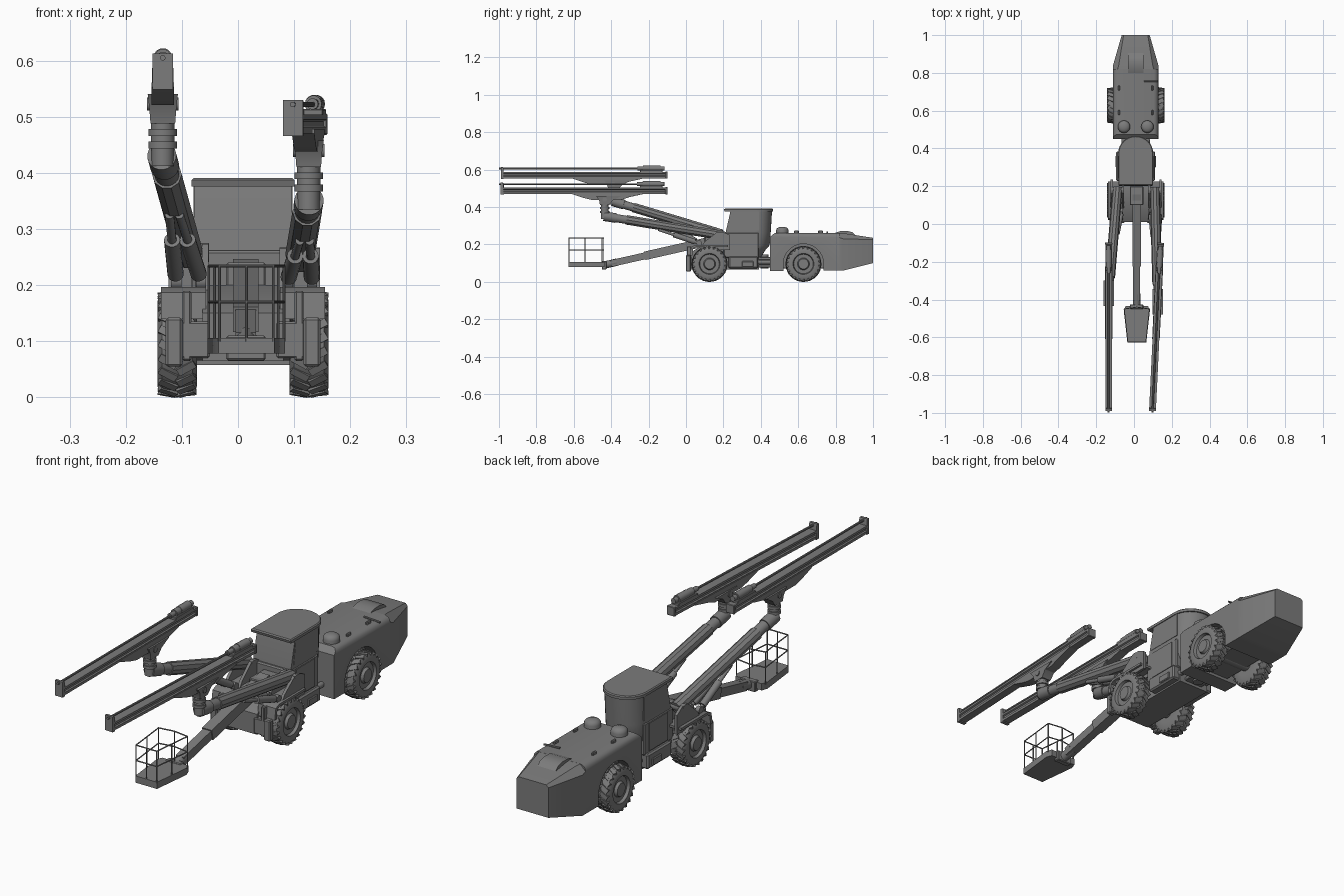
import bpy, bmesh, math
from mathutils import Matrix, Vector

if "Cube" in bpy.data.objects:
    bpy.data.objects.remove(bpy.data.objects["Cube"])

CX = 0.009  # centre line of the carrier
PAINT = bpy.data.materials.new("dark_grey_paint")
PAINT.diffuse_color = (.2, .2, .2, 1)
PAINT.use_nodes = True
PAINT.node_tree.nodes["Principled BSDF"].inputs["Base Color"].default_value = PAINT.diffuse_color


def finish(name, bm, mat=None, angle=32):
    bmesh.ops.recalc_face_normals(bm, faces=bm.faces)
    me = bpy.data.meshes.new(name)
    bm.to_mesh(me)
    bm.free()
    me.polygons.foreach_set("use_smooth", [True] * len(me.polygons))
    me.set_sharp_from_angle(angle=math.radians(angle))
    me.materials.append(PAINT)
    ob = bpy.data.objects.new(name, me)
    bpy.context.collection.objects.link(ob)
    if mat:
        ob.matrix_world = mat
    return ob


def box(name, x0, x1, y0, y1, z0, z1, bev=0.003, mat=None):
    bm = bmesh.new()
    m = Matrix.Translation(((x0+x1)/2, (y0+y1)/2, (z0+z1)/2)) @ Matrix.Diagonal((x1-x0, y1-y0, z1-z0, 1))
    bmesh.ops.create_cube(bm, size=1, matrix=m)
    if bev:
        bmesh.ops.bevel(bm, geom=bm.edges[:], offset=bev, segments=1, affect='EDGES')
    return finish(name, bm, mat)


def add_tube(bm, p, q, r, n=20, r2=None):
    p, q = Vector(p), Vector(q)
    d = q - p
    m = Matrix.Translation((p+q)/2) @ d.to_track_quat('Z', 'Y').to_matrix().to_4x4() @ Matrix.Rotation(math.pi/n, 4, 'Z')
    bmesh.ops.create_cone(bm, cap_ends=True, segments=n, radius1=r, radius2=r if r2 is None else r2, depth=d.length, matrix=m)


def tube(name, p, q, r, n=20, r2=None, mat=None):
    bm = bmesh.new()
    add_tube(bm, p, q, r, n, r2)
    return finish(name, bm, mat)


def loft(name, sections, mat=None):
    bm = bmesh.new()
    rings = [[bm.verts.new(v) for v in s] for s in sections]
    n = len(rings[0])
    for a, b in zip(rings, rings[1:]):
        for i in range(n):
            bm.faces.new((a[i], a[(i+1) % n], b[(i+1) % n], b[i]))
    bm.faces.new(rings[0])
    bm.faces.new(rings[-1])
    return finish(name, bm, mat)


def side_prism(name, prof, x0, x1, mat=None):
    return loft(name, [[(x, y, z) for y, z in prof] for x in (x0, x1)], mat)


def lathe_x(name, prof, c, flip, n=40):
    ang = [2*math.pi*i/n for i in range(n)]
    return loft(name, [[(c[0]+flip*x, c[1]+r*math.cos(a), c[2]+r*math.sin(a)) for a in ang] for x, r in prof])


# Wheels with lugged tyres
tyre = [(-.034, .05), (-.035, .076), (-.027, .0905), (.027, .0905), (.035, .076), (.034, .056),
        (.022, .052), (.022, .032), (.033, .027), (.033, .012)]
for yname, wy in (("front", .126), ("rear", .628)):
    for sname, s in (("left", -1), ("right", 1)):
        c = (CX + s*.1175, wy, .0955)
        lathe_x(f"{yname}_{sname}_wheel", tyre, c, s)
        bm = bmesh.new()
        for i in range(22):
            for t in (-1, 1):
                m = (Matrix.Translation(c) @ Matrix.Rotation(2*math.pi*(i + t*.25)/22, 4, 'X')
                     @ Matrix.Translation((t*.016, 0, .088)) @ Matrix.Rotation(t*.5, 4, 'Z') @ Matrix.Rotation(t*.12, 4, 'Y')
                     @ Matrix.Diagonal((.034, .014, .011, 1)))
                bmesh.ops.create_cube(bm, size=1, matrix=m)
        finish(f"{yname}_{sname}_tread", bm)
    tube(yname + "_axle", (CX-.1, wy, .0955), (CX+.1, wy, .0955), .03)

# Rear engine body with wheel arch
arch = [(.628 - .108*math.cos(a), .095 + .108*math.sin(a)) for a in [math.pi*i/14 for i in range(15)]]
prof = [(.45, .058), (.52, .058)] + arch + [(.736, .06), (.82, .06), (.82, .262), (.475, .262), (.45, .24)]
bm = bmesh.new()
ra, rb = ([bm.verts.new((CX + s*.12, y, z)) for y, z in prof] for s in (-1, 1))
for i in range(len(prof)):
    j = (i+1) % len(prof)
    bm.faces.new((ra[i], ra[j], rb[j], rb[i]))
bm.faces.new(ra)
bm.faces.new(rb)
edges = [e for e in bm.edges if abs(e.verts[0].co.x - e.verts[1].co.x) < 1e-5 and min(v.co.z for v in e.verts) > .261]
bmesh.ops.bevel(bm, geom=edges, offset=.024, segments=3, profile=.5, affect='EDGES')
finish("engine_body", bm)
box("engine_core", CX-.075, CX+.075, .47, .8, .07, .21)


def sec(y, hw, z0, z1, c):
    return [(CX + x, y, z) for x, z in ((-hw, z0), (hw, z0), (hw, z1-c), (hw-c, z1), (-hw+c, z1), (-hw, z1-c))]


loft("tail_hood", [sec(.815, .12, .06, .262, .024), sec(.84, .12, .06, .26, .03), sec(1.0, .074, .1, .235, .01)])
side_prism("fan_cowl", [(.79, .24), (.8, .262), (.825, .271), (.86, .272), (.89, .265), (.92, .235)], CX-.042, CX+.042)

# Hood details: round intake caps, latches, side pipe
for s in (-1, 1):
    x = CX + s*.062
    loft("intake_cap", [[(x + r*math.cos(i*math.pi/12), .515 + r*math.sin(i*math.pi/12), z) for i in range(24)]
                        for z, r in ((.25, .033), (.275, .033), (.284, .03), (.29, .023), (.294, .01))])
    for y in (.59, .72):
        box("hood_latch", CX+s*.088-.005, CX+s*.088+.005, y-.013, y+.013, .255, .274)
tube("hood_rail", (CX+.045, .755, .266), (CX+.118, .755, .262), .004, 8)

# Articulation joint
for z in (.085, .125):
    box("joint_plate", CX-.045, CX+.045, .35, .48, z-.008, z+.008)
tube("joint_pin", (CX, .42, .07), (CX, .42, .145), .022)
for s in (-1, 1):
    tube("steering_cylinder", (CX+s*.07, .34, .105), (CX+s*.06, .48, .105), .012, 14)

# Front chassis
side_prism("front_chassis", [(.01, .065), (.39, .065), (.39, .17), (.22, .2), (.1, .2), (.01, .15)], CX-.072, CX+.072)
box("side_steps", CX-.103, CX+.103, .228, .385, .072, .135, .006)
for s in (-1, 1):
    def xs(a, b):
        return sorted((CX + s*a, CX + s*b))
    side_prism("front_fender", [(.02, .14), (.028, .187), (.05, .197), (.225, .197), (.225, .187), (.055, .187), (.038, .178), (.034, .14)], *xs(.066, .146))
    box("jack_leg", *xs(.108, .138), 0, .026, .055, .142, .004)
    box("jack_arm", *xs(.06, .11), .005, .03, .07, .135)
    box("jack_post", *xs(.092, .108), .005, .028, .065, .19)
    box("step_recess", *xs(.1, .108), .3, .36, .08, .11)


# Cab with rounded back
def plan(z, front, back, hw):
    r = hw * .97
    pts = [(CX-hw, front, z), (CX+hw, front, z)]
    return pts + [(CX + hw*math.cos(a), back - r + r*math.sin(a), z) for a in [math.pi*i/16 for i in range(17)]]


loft("cab_body", [plan(.13, .205, .4, .082), plan(.17, .205, .425, .086), plan(.195, .207, .447, .087), plan(.265, .212, .453, .087), plan(.378, .238, .46, .087)])
loft("cab_roof", [plan(.376, .206, .466, .092), plan(.387, .203, .466, .092), plan(.391, .208, .462, .088)])
box("cab_front_cowl", CX-.09, CX+.09, .2, .39, .128, .262, .005)
for s in (-1, 1):
    side_prism("cab_window", [(.228, .275), (.39, .275), (.39, .376), (.242, .376)], CX+s*.084, CX+s*.0885)
    side_prism("cab_door", [(.24, .14), (.36, .14), (.36, .255), (.24, .255)], CX+s*.085, CX+s*.093)


# Drill feed built along y, then turned into place
def feed(side, x, z, yaw):
    m = Matrix.Translation((x, -.985, z)) @ Matrix.Rotation(yaw, 4, 'Z')
    half = [(.017, 0), (.017, .011), (.012, .014), (.012, .022), (.018, .025), (.018, .034)]
    prof = half + [(-a, b) for a, b in reversed(half)]
    loft(side + "_feed_beam", [[(a, y, b) for a, b in prof] for y in (0, .885)], m)
    side_prism(side + "_feed_cradle", [(.375, 0), (.44, -.022), (.48, -.032), (.64, -.032), (.68, -.018), (.76, 0), (.76, .008), (.375, .008)], -.02, .02, m)
    side_prism(side + "_feed_nose", [(-.005, -.004), (.01, -.004), (.01, .05), (.006, .06), (-.005, .06)], -.018, .018, m)
    box(side + "_feed_end", -.019, .019, .875, .887, -.002, .036, .002, m)
    tube(side + "_drill_rod", (0, -.014, .052), (0, .75, .052), .005, 10, None, m)
    box(side + "_drill_sled", -.018, .018, .74, .86, .032, .044, .002, m)
    for y0, y1, r in ((.725, .755, .01), (.755, .785, .015), (.785, .85, .0165), (.85, .87, .011)):
        tube(side + "_rock_drill", (0, y0, .053), (0, y1, .053), r, 14, None, m)


feed("left", -.134, .553, 0)
feed("right", .098, .47, -.048)


# Booms, lift cylinders and rotators
def boom(side, base, tip, zfeed):
    b, t = Vector(base), Vector(tip)
    at = lambda f, dx=0, dz=0: b.lerp(t, f) + Vector((dx, 0, dz))
    tube(side + "_boom_outer", at(-.02), at(.84), .0265, 10)
    tube(side + "_boom_inner", at(.8), at(1), .022, 20)
    tube(side + "_boom_tip", at(.93), at(1.04), .026, 20)
    tube(side + "_boom_pivot", (b.x-.036, b.y, b.z), (b.x+.036, b.y, b.z), .017)
    for d in (-.022, .022):
        x = b.x + d
        side_prism(side + "_boom_clevis", [(.07, .17), (.235, .17), (.235, .25), (.2, b.z+.015), (.165, b.z+.015), (.1, .215)], x+d*.35-.006, x+d*.35+.006)
        foot, top = Vector((x, .07, .207)), at(.55, d*.4, -.024)
        tube(side + "_lift_barrel", foot.lerp(top, .1), foot.lerp(top, .62), .0145, 14)
        tube(side + "_lift_rod", foot, top, .008, 12)
        tube(side + "_lift_lug", (x-.009, .07, .207), (x+.009, .07, .207), .015, 14)
    # stacked rotator and bracket under the feed
    x, y, z = t.x, t.y - .02, t.z
    for z0, z1, r in ((-.012, .022, .02), (.02, .032, .026), (.032, .042, .021), (.042, .054, .026), (.054, .068, .021)):
        tube(side + "_rotator", (x, y, z+z0), (x, y, z+z1), r, 20)
    q = lambda zz, hx, y0, y1: [(x-hx, y0, zz), (x+hx, y0, zz), (x+hx, y1, zz), (x-hx, y1, zz)]
    loft(side + "_feed_bracket", [q(z+.064, .022, y-.025, y+.025), q(z+.09, .024, y-.03, y+.045), q(zfeed-.012, .027, y-.045, y+.09)])
    tube(side + "_tilt_pin", (x-.028, y, zfeed-.03), (x+.028, y, zfeed-.03), .012, 14)


boom("left", (-.088, .18, .258), (-.134, -.37, .424), .553)
boom("right", (.11, .18, .25), (.126, -.415, .347), .47)

# Basket boom
tube("basket_boom_outer", (CX+.005, .16, .225), (CX+.005, -.22, .139), .032, 4)
tube("basket_boom_inner", (CX+.005, -.2, .143), (CX+.005, -.4, .098), .026, 4)
tube("basket_boom_head", (CX+.005, -.37, .105), (CX+.005, -.43, .091), .02, 16)
box("basket_boom_mount", CX-.03, CX+.04, .1, .2, .18, .24)
box("basket_mount", CX-.03, CX+.04, -.45, -.425, .066, .11)

# Basket: tapered floor and railings
bx = CX + .006
floor = [(-.05, -.627), (.05, -.627), (.069, -.46), (.06, -.435), (-.06, -.435), (-.069, -.46)]
loft("basket_floor", [[(bx + a, y, z) for a, y in floor] for z in (.078, .106)])
rail = [(-.048, -.625), (0, -.625), (.048, -.625), (.057, -.54), (.067, -.45), (0, -.44), (-.067, -.45), (-.057, -.54)]
bm = bmesh.new()
for i, (a, y) in enumerate(rail):
    a2, y2 = rail[(i+1) % len(rail)]
    add_tube(bm, (bx+a, y, .1), (bx+a, y, .234), .0026, 8)
    for z in (.234, .17):
        add_tube(bm, (bx+a, y, z), (bx+a2, y2, z), .0026, 8)
finish("basket_railing", bm)
